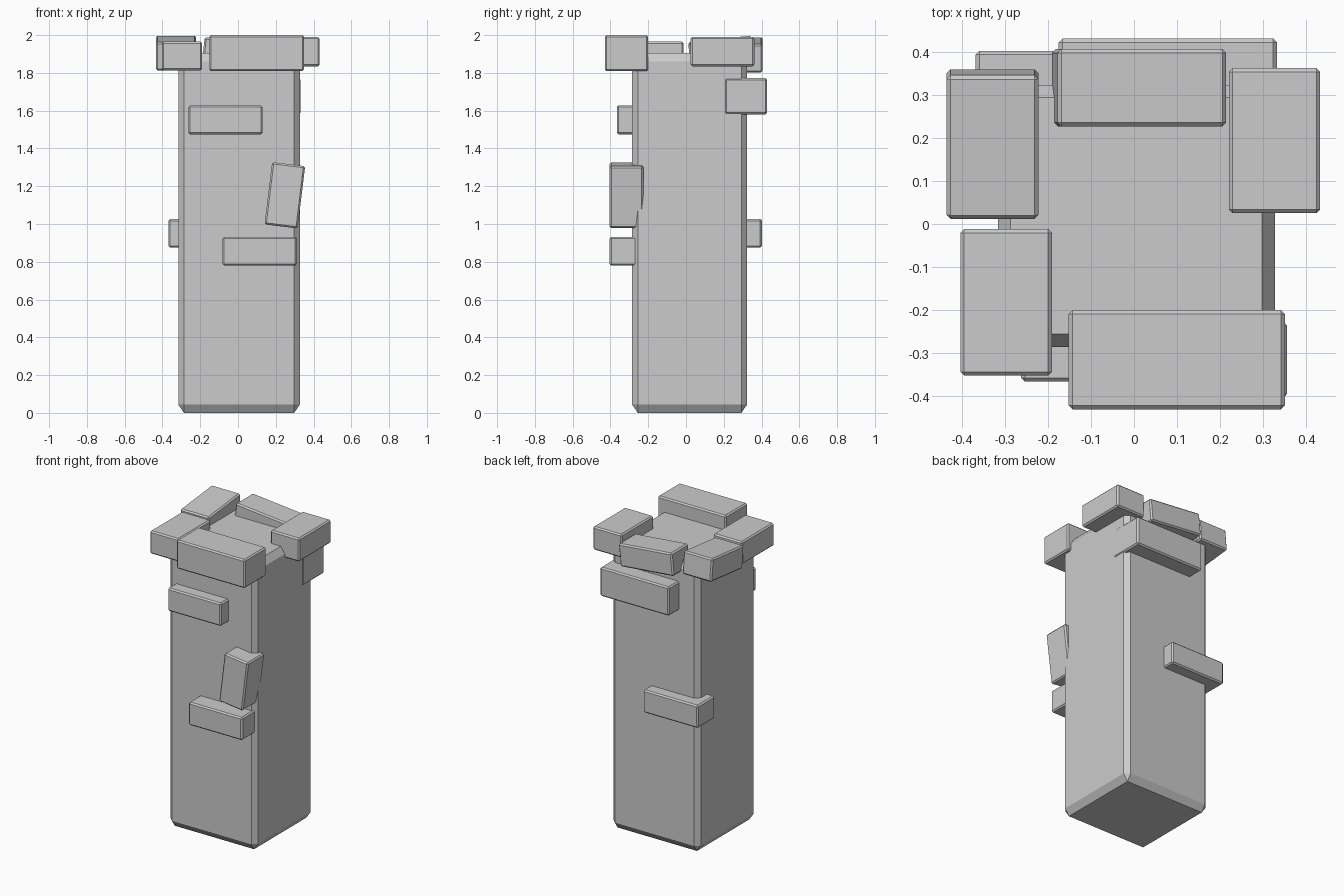
import bpy, bmesh
from math import radians
from mathutils import Vector, Matrix

if "Cube" in bpy.data.objects:
    bpy.data.objects.remove(bpy.data.objects["Cube"])


def block(name, lo, hi, bevel=0.009, rot=(0, 0, 0), stretch=1.0):
    """Chamfered box between two corners, optionally turned about its centre."""
    lo, hi = Vector(lo), Vector(hi)
    size = hi - lo
    bm = bmesh.new()
    bmesh.ops.create_cube(bm, size=1)
    bmesh.ops.scale(bm, vec=(size.x, size.y, size.z / stretch), verts=bm.verts)
    bmesh.ops.bevel(bm, geom=bm.edges[:], offset=bevel, segments=1,
                    profile=0.5, affect='EDGES')
    bmesh.ops.scale(bm, vec=(1, 1, stretch), verts=bm.verts)
    mesh = bpy.data.meshes.new(name)
    bm.to_mesh(mesh)
    bm.free()
    obj = bpy.data.objects.new(name, mesh)
    obj.location = (lo + hi) / 2
    obj.rotation_euler = [radians(a) for a in rot]
    bpy.context.collection.objects.link(obj)
    return obj


# Pillar shaft (its chamfer is stretched vertically)
block("shaft", (-.316, -.285, 0), (.327, .323, 1.905), bevel=.03, stretch=1.45)

# Ring of stones around the top
block("top_stone_front", (-.152, -.43, 1.81), (.35, -.20, 2.0))
block("top_stone_front_left", (-.403, -.352, 1.813), (-.19, -.012, 1.965))
block("top_stone_back_left", (-.435, .018, 1.83), (-.222, .353, 1.98), rot=(6, 0, 0))
block("top_stone_back", (-.185, .226, 1.82), (.208, .406, 1.97), rot=(0, 5.5, 0))
block("top_stone_right", (.22, .025, 1.835), (.432, .362, 1.99))

# Stones jutting from the front face
block("front_stone_upper", (-.262, -.366, 1.475), (.13, -.186, 1.628))
block("front_stone_lower", (-.082, -.404, .78), (.312, -.224, .932))
block("front_stone_tilted", (.16, -.404, .986), (.336, -.226, 1.318), rot=(0, 7, 0))

# Stones jutting from the back face
block("back_stone_upper", (-.175, .205, 1.58), (.332, .43, 1.772))
block("back_stone_lower", (-.368, .222, .875), (.035, .402, 1.026))
